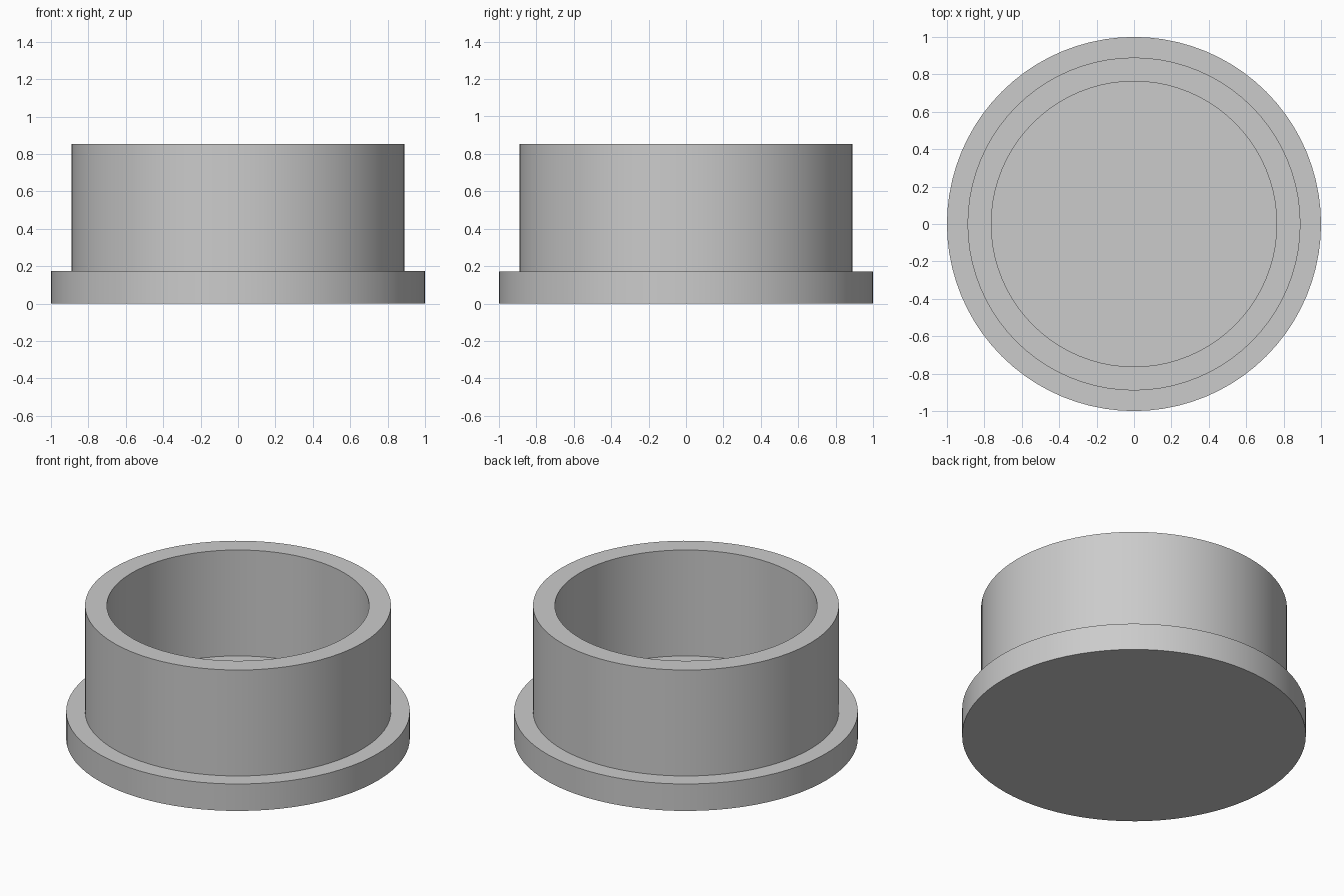
import bpy
import bmesh
from math import radians, tau

cube = bpy.data.objects.get("Cube")
if cube:
    bpy.data.objects.remove(cube, do_unlink=True)

SEGMENTS = 80
FLANGE_R, OUTER_R, INNER_R = 1.0, 0.89, 0.763
FLANGE_TOP, RIM_TOP = 0.173, 0.853

# Plain grey material
grey = bpy.data.materials.new("grey")
grey.use_nodes = True
colour = (0.6, 0.6, 0.6, 1.0)
grey.diffuse_color = colour
grey.node_tree.nodes["Principled BSDF"].inputs["Base Color"].default_value = colour


def lathe(name, profile):
    """Spin a radius/height profile about z; ends on the axis are closed."""
    bm = bmesh.new()
    verts = [bm.verts.new((r, 0, z)) for r, z in profile]
    edges = [bm.edges.new(pair) for pair in zip(verts, verts[1:])]
    bmesh.ops.spin(bm, geom=verts + edges, cent=(0, 0, 0), axis=(0, 0, 1),
                   angle=tau, steps=SEGMENTS, use_merge=True)
    bmesh.ops.remove_doubles(bm, verts=bm.verts, dist=0.0001)
    bmesh.ops.recalc_face_normals(bm, faces=bm.faces)
    mesh = bpy.data.meshes.new(name)
    bm.to_mesh(mesh)
    bm.free()
    mesh.materials.append(grey)
    obj = bpy.data.objects.new(name, mesh)
    bpy.context.collection.objects.link(obj)
    bpy.ops.object.select_all(action="DESELECT")
    obj.select_set(True)
    bpy.context.view_layer.objects.active = obj
    bpy.ops.object.shade_smooth_by_angle(angle=radians(30))
    return obj


# Flanged cup: solid base disc, raised wall and flat floor in one closed skin
lathe("flanged_cup", [
    (0, 0), (FLANGE_R, 0), (FLANGE_R, FLANGE_TOP),
    (OUTER_R, FLANGE_TOP), (OUTER_R, RIM_TOP),
    (INNER_R, RIM_TOP), (INNER_R, FLANGE_TOP), (0, FLANGE_TOP),
])
